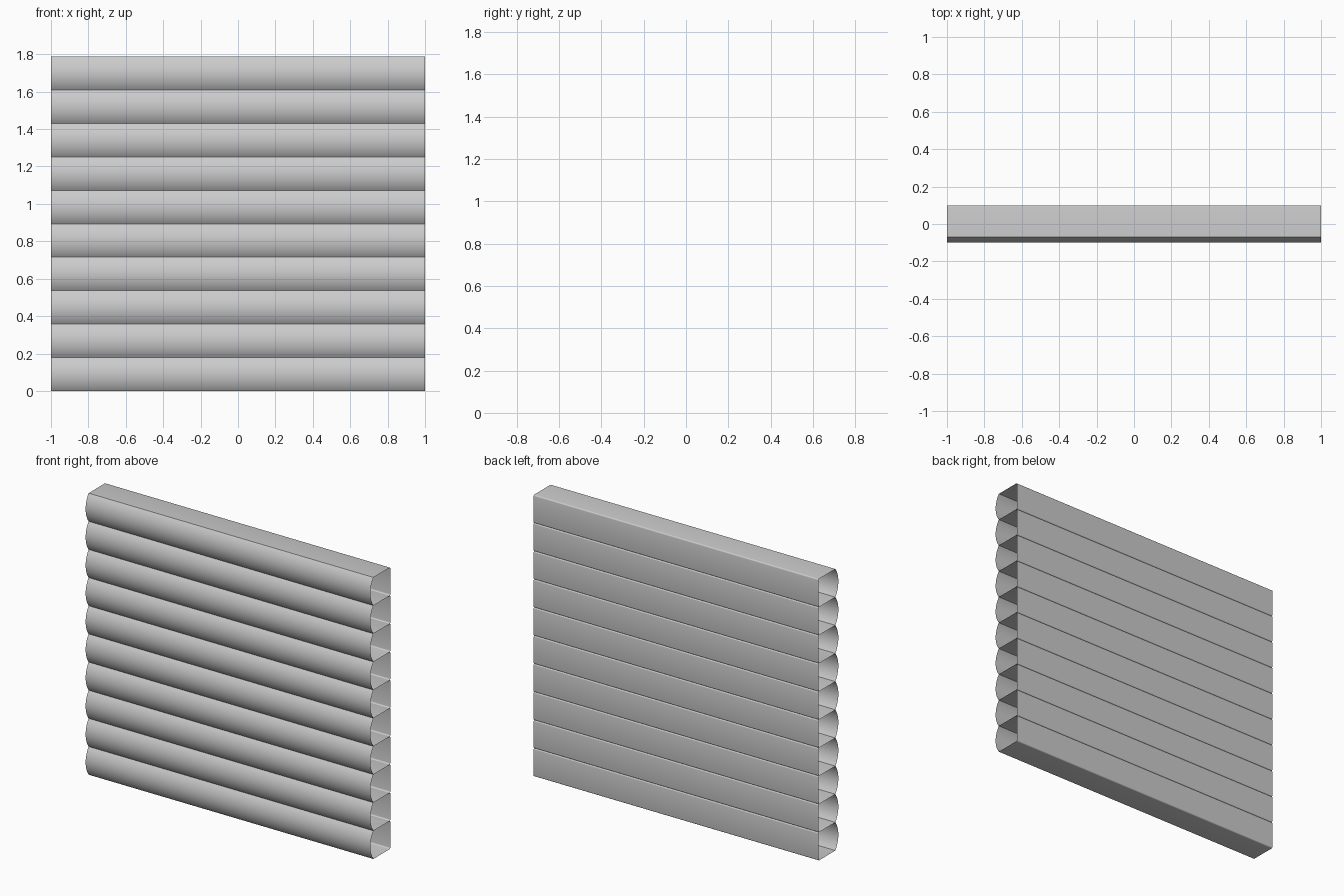
import bpy, math

if "Cube" in bpy.data.objects:
    bpy.data.objects.remove(bpy.data.objects["Cube"])

N, PITCH, HALF = 10, 0.1787, 1.0
BACK, SHOULDER, FRONT, R = 0.1, -0.07, -0.1, 0.008


def log_profile():
    """Closed D-shaped (y, z) section: bowed front, flat back with eased edges."""
    h = PITCH / 2
    sag = SHOULDER - FRONT
    rad = (h * h + sag * sag) / (2 * sag)
    half = math.asin(h / rad)
    pts = []
    for i in range(17):  # bowed front, bottom to top
        a = -half + 2 * half * i / 16
        pts.append((FRONT + rad - rad * math.cos(a), h + rad * math.sin(a)))
    for zc, start in ((PITCH - R, 90), (R, 0)):  # rounded back edges
        for i in range(5):
            a = math.radians(start - 90 * i / 4)
            pts.append((BACK - R + R * math.cos(a), zc + R * math.sin(a)))
    return pts


def make_log(index):
    """Open-ended thin shell running along x."""
    prof = log_profile()
    n = len(prof)
    verts = [(x, y, z) for x in (-HALF, HALF) for y, z in prof]
    faces = [(i, i + n, (i + 1) % n + n, (i + 1) % n) for i in range(n)]
    mesh = bpy.data.meshes.new("log_siding")
    mesh.from_pydata(verts, [], [f[::-1] for f in faces])
    mesh.update()
    ob = bpy.data.objects.new(f"log_siding_{index + 1}", mesh)
    ob.location.z = index * PITCH
    bpy.context.collection.objects.link(ob)
    # outward normals
    if mesh.polygons[8].normal.y > 0:
        mesh.flip_normals()
    ob.select_set(True)
    bpy.context.view_layer.objects.active = ob


# Stack of logs forming the wall
for k in range(N):
    make_log(k)
bpy.ops.object.shade_smooth_by_angle(angle=math.radians(35))
